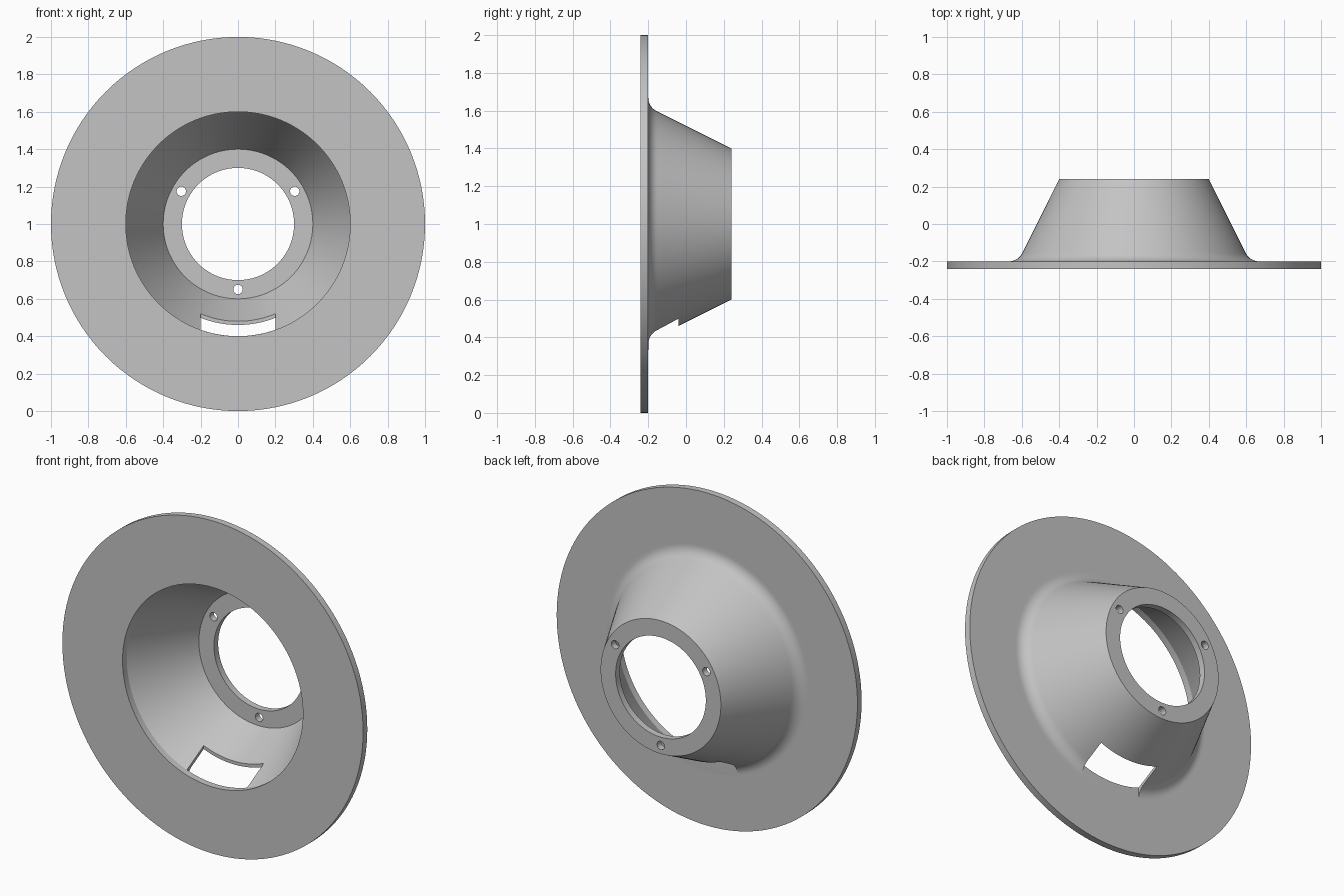
import bpy, bmesh
from math import sin, cos, tan, atan2, pi, radians
from mathutils import Matrix, Vector

cube = bpy.data.objects.get("Cube")
if cube:
    bpy.data.objects.remove(cube, do_unlink=True)

SEGMENTS = 128
CENTRE = Vector((0, 0, 1))

grey = bpy.data.materials.new("plain_grey")
grey.use_nodes = True
colour = (0.55, 0.55, 0.55, 1)
grey.diffuse_color = colour
grey.node_tree.nodes["Principled BSDF"].inputs["Base Color"].default_value = colour


def make_object(name, bm):
    bmesh.ops.recalc_face_normals(bm, faces=bm.faces)
    mesh = bpy.data.meshes.new(name)
    bm.to_mesh(mesh)
    bm.free()
    obj = bpy.data.objects.new(name, mesh)
    bpy.context.collection.objects.link(obj)
    mesh.materials.append(grey)
    return obj


def lathe(name, profile):
    """Spin a closed (radius, y) profile around the front-to-back axis."""
    bm = bmesh.new()
    verts = [bm.verts.new((r, y, 1)) for r, y in profile]
    edges = [bm.edges.new((v, verts[i - 1])) for i, v in enumerate(verts)]
    bmesh.ops.spin(bm, geom=verts + edges, cent=CENTRE, axis=(0, 1, 0),
                   angle=2 * pi, steps=SEGMENTS, use_duplicate=False)
    bmesh.ops.remove_doubles(bm, verts=bm.verts, dist=0.0001)
    return make_object(name, bm)


def cut(target, cutter):
    """Subtract the cutter from the target, then discard it."""
    cutter.hide_render = True
    mod = target.modifiers.new("cut", 'BOOLEAN')
    mod.operation = 'DIFFERENCE'
    mod.solver = 'EXACT'
    mod.object = cutter
    bpy.context.view_layer.objects.active = target
    bpy.ops.object.modifier_apply(modifier=mod.name)
    bpy.data.objects.remove(cutter, do_unlink=True)


# Fillet between the flange back and the outside of the cone
turn = atan2(2, 1)
fillet = 0.08
start = 0.62 + fillet * tan(turn / 2)
arc = [(start - fillet * sin(a), -0.2 + fillet * (1 - cos(a)))
       for a in (turn * i / 10 for i in range(11))]
end_r, end_y = arc[-1]

# Flange, hollow cone and rear ring as one turned shell
shell = lathe("flanged_cone", [
    (0.6, -0.24), (1, -0.24), (1, -0.2), (start + 0.01, -0.2), *arc,
    (end_r - 0.005, end_y + 0.01), (0.4, 0.24),
    (0.3, 0.24), (0.3, 0.2), (0.4, 0.2), (0.6, -0.2)])

# Three screw holes in the rear ring
for angle in (30, 150, 270):
    a = radians(angle)
    bm = bmesh.new()
    place = (Matrix.Translation(CENTRE + 0.35 * Vector((cos(a), 0.22 / 0.35, sin(a))))
             @ Matrix.Rotation(pi / 2, 4, 'X'))
    bmesh.ops.create_cone(bm, cap_ends=True, segments=32, radius1=0.025,
                          radius2=0.025, depth=0.2, matrix=place)
    cut(shell, make_object("screw_hole_cutter", bm))

# Slot through the bottom of the cone, just behind the flange
bm = bmesh.new()
bmesh.ops.create_cube(bm, size=1, matrix=Matrix.Translation((0, -0.1198, 0.45))
                      @ Matrix.Diagonal((0.4, 0.1596, 0.4, 1)))
cut(shell, make_object("slot_cutter", bm))

# Smooth curved walls, crisp rims
bpy.ops.object.select_all(action='DESELECT')
shell.select_set(True)
bpy.context.view_layer.objects.active = shell
bpy.ops.object.shade_smooth_by_angle(angle=radians(20))
